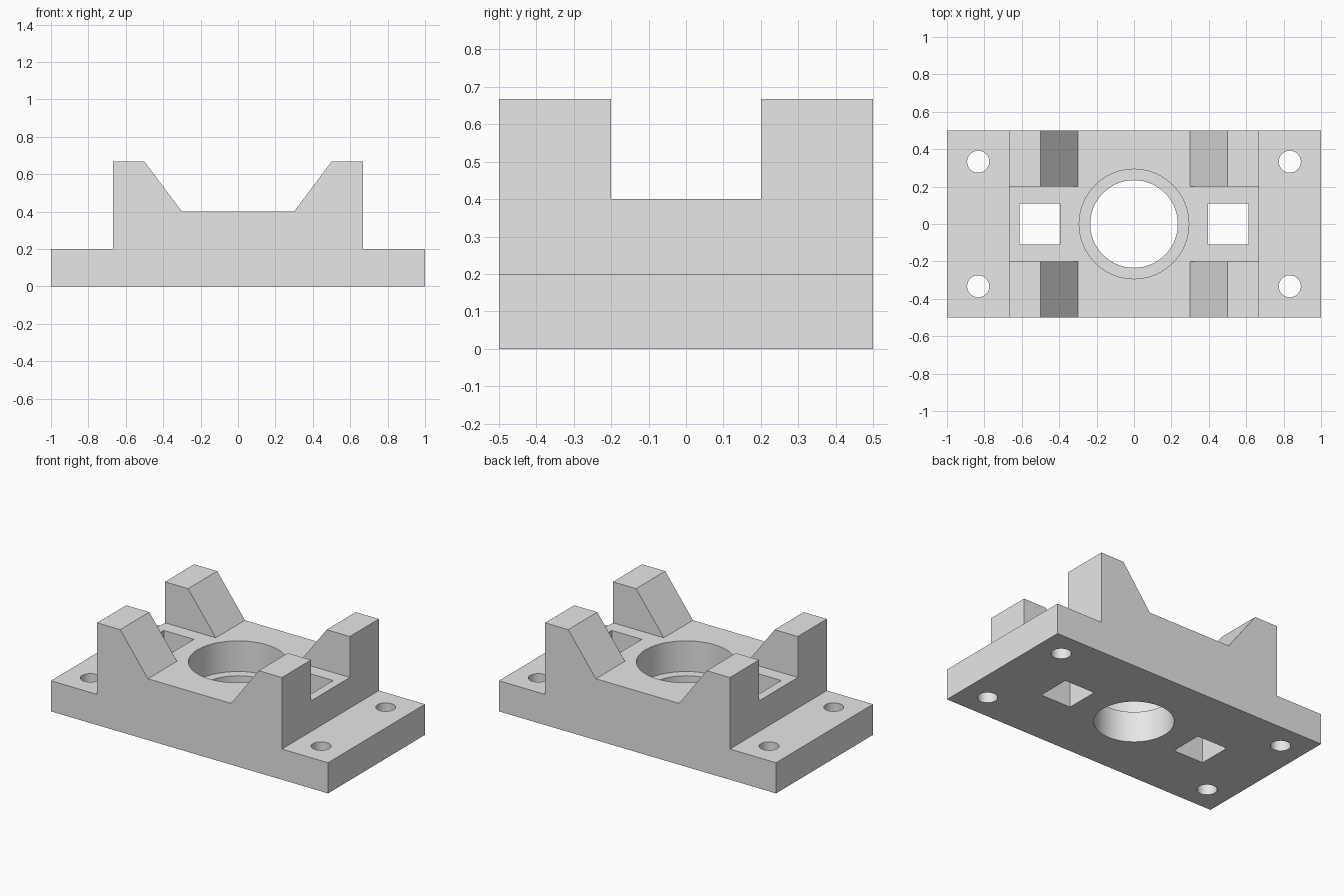
import bpy
import bmesh
from math import radians
from mathutils import Matrix, Vector

cube = bpy.data.objects.get("Cube")
if cube:
    bpy.data.objects.remove(cube, do_unlink=True)

grey = bpy.data.materials.new("light grey")
grey.use_nodes = True
COLOUR = (0.8, 0.8, 0.8, 1)
grey.diffuse_color = COLOUR
grey.node_tree.nodes["Principled BSDF"].inputs["Base Color"].default_value = COLOUR


def make_object(name, bm):
    bmesh.ops.recalc_face_normals(bm, faces=bm.faces)
    mesh = bpy.data.meshes.new(name)
    bm.to_mesh(mesh)
    bm.free()
    mesh.materials.append(grey)
    obj = bpy.data.objects.new(name, mesh)
    bpy.context.collection.objects.link(obj)
    return obj


def box(name, centre, size):
    bm = bmesh.new()
    bmesh.ops.create_cube(bm, size=1, matrix=Matrix.Translation(centre) @ Matrix.Diagonal(size).to_4x4())
    return make_object(name, bm)


def cylinder(name, x, y, z0, z1, radius, sides):
    bm = bmesh.new()
    bmesh.ops.create_cone(bm, cap_ends=True, segments=sides, radius1=radius, radius2=radius,
                          depth=z1 - z0, matrix=Matrix.Translation((x, y, (z0 + z1) / 2)))
    return make_object(name, bm)


# Body: mirrored front profile extruded through the depth
half = [(1, 0), (1, 0.2), (0.667, 0.2), (0.667, 0.667), (0.5, 0.667), (0.3, 0.4)]
profile = half + [(-x, z) for x, z in reversed(half)]
bm = bmesh.new()
face = bm.faces.new([bm.verts.new((x, -0.5, z)) for x, z in profile])
grown = bmesh.ops.extrude_face_region(bm, geom=[face])
bmesh.ops.translate(bm, vec=(0, 1, 0), verts=[v for v in grown["geom"] if isinstance(v, bmesh.types.BMVert)])
body = make_object("mounting_block", bm)

# Cutters: cross channel between the horns, stepped bore, square windows, bolt holes
cutters = [
    box("channel_cutter", Vector((0, 0, 0.7)), Vector((1.6, 0.4, 0.6))),
    cylinder("bore_cutter", 0, 0, -0.1, 0.3, 0.234, 96),
    cylinder("counterbore_cutter", 0, 0, 0.2, 0.6, 0.293, 96),
]
for sx in (-1, 1):
    cutters.append(box("window_cutter", Vector((sx * 0.503, 0, 0.25)), Vector((0.217, 0.217, 0.8))))
    for sy in (-1, 1):
        cutters.append(cylinder("bolt_hole_cutter", sx * 0.833, sy * 0.333, -0.1, 0.3, 0.059, 48))

for cutter in cutters:
    cut = body.modifiers.new(cutter.name, "BOOLEAN")
    cut.operation = "DIFFERENCE"
    cut.solver = "EXACT"
    cut.object = cutter

# Apply the cuts and drop the helpers
bpy.context.view_layer.update()
cut_mesh = bpy.data.meshes.new_from_object(body.evaluated_get(bpy.context.evaluated_depsgraph_get()))
body.modifiers.clear()
body.data = cut_mesh
for cutter in cutters:
    bpy.data.objects.remove(cutter, do_unlink=True)

# Smooth the round holes while keeping edges sharp
bpy.ops.object.select_all(action="DESELECT")
body.select_set(True)
bpy.context.view_layer.objects.active = body
bpy.ops.object.shade_smooth_by_angle(angle=radians(30))
